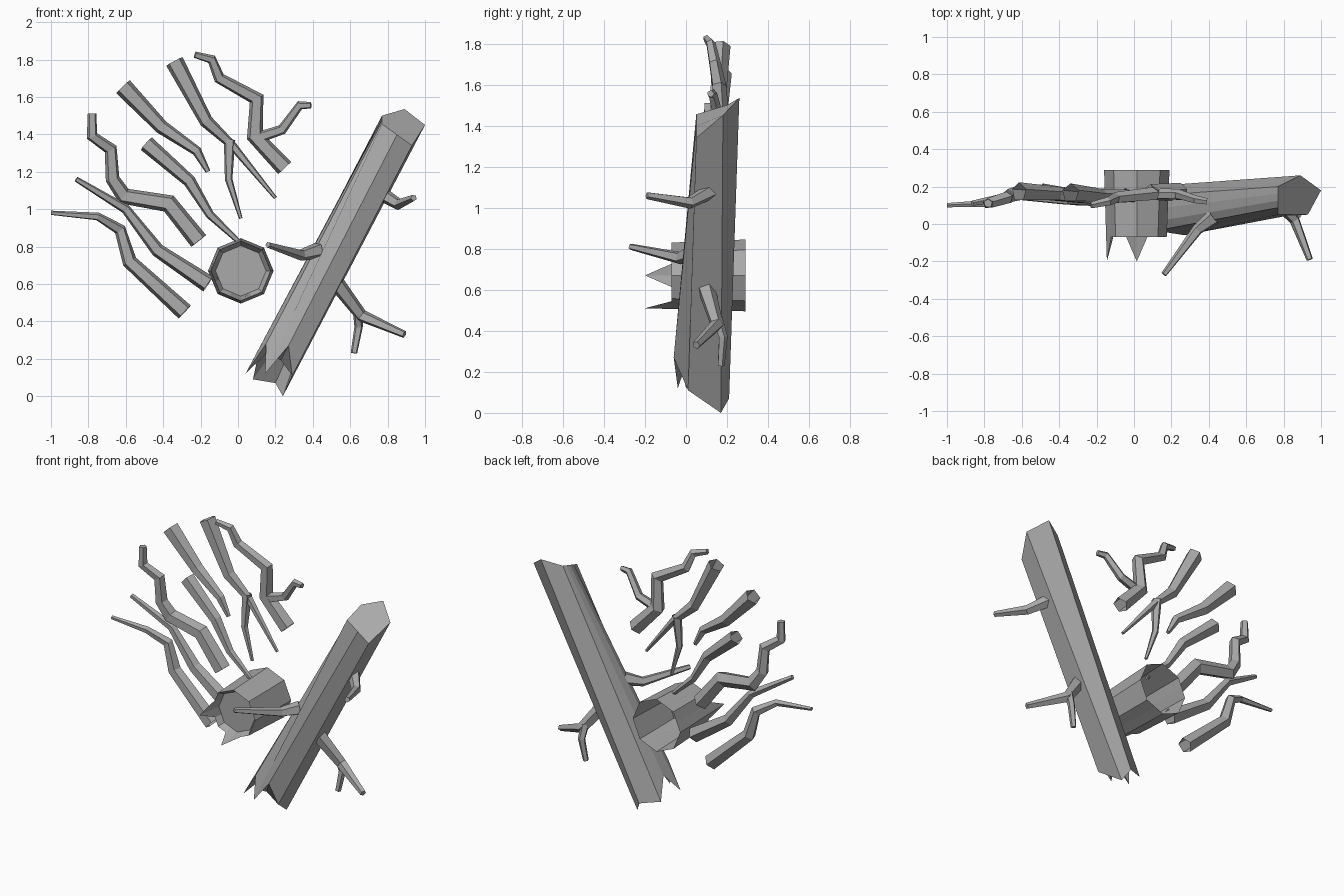
import bpy
import bmesh
from math import cos, sin, pi
from mathutils import Vector

cube = bpy.data.objects.get("Cube")
if cube:
    bpy.data.objects.remove(cube, do_unlink=True)

wood = bpy.data.materials.new("grey wood")
wood.use_nodes = True
grey = (0.4, 0.4, 0.4, 1)
wood.diffuse_color = grey
wood.node_tree.nodes["Principled BSDF"].inputs["Base Color"].default_value = grey


def make_object(name, bm):
    """Turn a bmesh into a flat shaded wooden object."""
    bmesh.ops.recalc_face_normals(bm, faces=bm.faces[:])
    mesh = bpy.data.meshes.new(name)
    bm.to_mesh(mesh)
    bm.free()
    mesh.materials.append(wood)
    obj = bpy.data.objects.new(name, mesh)
    bpy.context.collection.objects.link(obj)
    return obj


def bridge(bm, ring_a, ring_b):
    """Join two equal rings of vertices with quads."""
    count = len(ring_a)
    for i in range(count):
        j = (i + 1) % count
        bm.faces.new((ring_a[i], ring_a[j], ring_b[j], ring_b[i]))


def stick(name, path, start, end, sides=5):
    """Crooked tapering stick, hollow at its thick end."""
    points = [Vector(p) for p in path]
    last = len(points) - 1
    bm = bmesh.new()
    rings = []
    across = Vector((0, 1, 0))
    for i, point in enumerate(points):
        before = (point - points[max(i - 1, 0)]).normalized()
        after = (points[min(i + 1, last)] - point).normalized()
        along = (before + after).normalized()
        # Carry the previous frame along so the stick does not twist
        across = (across - along * across.dot(along)).normalized()
        side = along.cross(across)
        radius = start + (end - start) * i / last
        # Widen the mitre at bends
        bend = max((before + after).length / 2, 0.75) if 0 < i < last else 1
        ring = []
        for k in range(sides):
            angle = 2 * pi * k / sides
            offset = across * cos(angle) + side * sin(angle) / bend
            ring.append(bm.verts.new(point + offset * radius))
        rings.append(ring)
    for ring_a, ring_b in zip(rings, rings[1:]):
        bridge(bm, ring_a, ring_b)
    bm.faces.new(rings[-1])
    return make_object(name, bm)


def broken_log(name, whole, broken, hollow, capped):
    """Log with a clean end, a splintered end and a recess in the break."""
    bm = bmesh.new()
    ring_a = [bm.verts.new(p) for p in whole]
    ring_b = [bm.verts.new(p) for p in broken]
    bridge(bm, ring_a, ring_b)
    if capped:
        bm.faces.new(ring_a)
    inner = [bm.verts.new(p) for p in hollow]
    bridge(bm, ring_b, inner)
    bm.faces.new(inner)
    return make_object(name, bm)


# Long leaning log: clean top, splintered foot
front_left, front_right, right, back, left = [Vector(p) for p in (
    (0.77, 0.05, 1.455), (0.93, 0.05, 1.34), (1.0, 0.18, 1.45),
    (0.89, 0.26, 1.535), (0.77, 0.2, 1.5))]
top = [front_left, front_left.lerp(front_right, 0.5), front_right, right,
       back, left]
top += [left.lerp(front_left, t) for t in (0.25, 0.5, 0.75)]
foot = [Vector(p) for p in (
    (0.145, -0.04, 0.12), (0.27, -0.06, 0.27), (0.29, 0.01, 0.11),
    (0.24, 0.17, 0.0), (0.2, 0.21, 0.07), (0.08, 0.15, 0.09),
    (0.11, 0.08, 0.23), (0.04, 0.0, 0.12), (0.15, -0.03, 0.28))]
core = Vector((0.2, 0.08, 0.14))
lean = Vector((0.47, 0, 0.88))
recess = []
for p in foot:
    flat = p - lean * (p - core).dot(lean)
    recess.append(core + (flat - core) * 0.75 + lean * 0.06)
broken_log("leaning_log", top, foot, recess, True)


# Short eight-sided hollow log, open behind, with two splinters in front
def log_ring(radius, depths):
    ring = []
    for k, depth in enumerate(depths):
        angle = pi * k / 8
        reach = radius * cos(pi / 8) if k % 2 else radius
        ring.append((0.015 + reach * cos(angle), depth,
                     0.67 + reach * sin(angle)))
    return ring


splinters = [-0.07] * 16
splinters[8] = splinters[12] = -0.2
broken_log("short_log", log_ring(0.175, [0.29] * 16),
           log_ring(0.16, splinters), log_ring(0.135, [-0.03] * 16), False)

# Twigs growing from the leaning log
stick("log_twig_front", [(0.43, 0.04, 0.78), (0.34, -0.03, 0.755),
                         (0.16, -0.27, 0.81)], 0.045, 0.016)
stick("log_twig_upper", [(0.77, 0.12, 1.08), (0.86, 0.02, 1.025),
                         (0.94, -0.19, 1.06)], 0.04, 0.018)
stick("log_twig_lower", [(0.53, 0.1, 0.6), (0.66, 0.15, 0.43),
                         (0.89, 0.05, 0.33)], 0.045, 0.02)
stick("log_twig_fork", [(0.64, 0.15, 0.46), (0.645, 0.18, 0.37),
                        (0.62, 0.17, 0.23)], 0.028, 0.018)

# Loose sticks fanned out beside the logs, thick end first
stick("stick_low", [(-0.285, 0.14, 0.45), (-0.58, 0.16, 0.72),
                    (-0.63, 0.16, 0.89), (-0.75, 0.11, 0.96),
                    (-1.0, 0.1, 0.98)], 0.05, 0.012)
stick("stick_second", [(-0.16, 0.14, 0.6), (-0.43, 0.16, 0.78),
                       (-0.6, 0.16, 1.0), (-0.865, 0.11, 1.16)],
      0.05, 0.015)
stick("stick_crooked", [(-0.21, 0.14, 0.83), (-0.37, 0.145, 1.03),
                        (-0.61, 0.165, 1.07), (-0.67, 0.15, 1.16),
                        (-0.68, 0.14, 1.32), (-0.78, 0.11, 1.39),
                        (-0.78, 0.11, 1.51)], 0.053, 0.024)
stick("stick_middle", [(-0.49, 0.17, 1.35), (-0.26, 0.14, 1.15),
                       (-0.15, 0.13, 0.97), (0.01, 0.13, 0.82)],
      0.047, 0.013)
stick("stick_short", [(-0.615, 0.17, 1.655), (-0.41, 0.16, 1.44),
                      (-0.22, 0.13, 1.31), (-0.16, 0.13, 1.2)],
      0.053, 0.014)
stick("stick_forked", [(-0.34, 0.165, 1.79), (-0.17, 0.15, 1.47),
                       (-0.03, 0.16, 1.34), (0.2, 0.13, 1.06)],
      0.052, 0.01)
stick("stick_forked_branch", [(-0.045, 0.16, 1.37), (-0.05, 0.14, 1.16),
                              (0.015, 0.13, 0.95)], 0.032, 0.01)
stick("stick_top", [(0.25, 0.17, 1.22), (0.09, 0.17, 1.39),
                    (0.1, 0.16, 1.59), (-0.1, 0.14, 1.7),
                    (-0.14, 0.12, 1.8), (-0.23, 0.1, 1.825)],
      0.05, 0.018)
stick("stick_top_branch", [(0.1, 0.16, 1.38), (0.235, 0.16, 1.425),
                           (0.33, 0.13, 1.555), (0.39, 0.12, 1.555)],
      0.032, 0.018)
